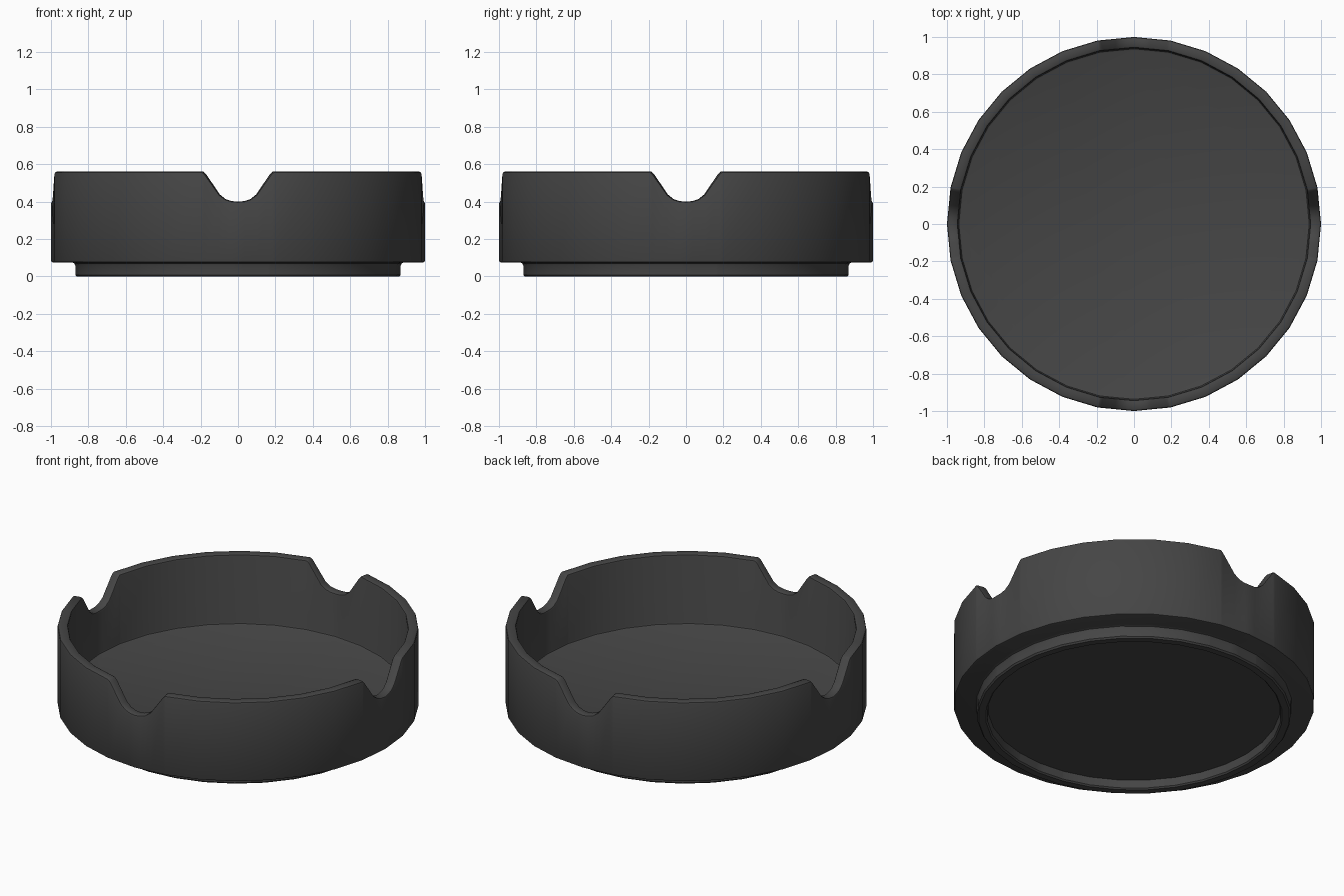
import bpy, bmesh, math

if "Cube" in bpy.data.objects:
    bpy.data.objects.remove(bpy.data.objects["Cube"])

SIDES = 32
TOP = 0.56

grey = bpy.data.materials.new("dark_grey")
grey.diffuse_color = (0.06, 0.06, 0.06, 1)
grey.use_nodes = True
grey.node_tree.nodes["Principled BSDF"].inputs["Base Color"].default_value = grey.diffuse_color

# Notch profile: fraction along the polygon side next to each axis, rim height
notch = [(0, 0.40), (0.18, 0.403), (0.35, 0.413), (0.52, 0.438),
         (0.91, 0.545), (0.96, 0.555)]


def corner(i):
    a = 2 * math.pi * i / SIDES
    return math.cos(a), math.sin(a)


# Columns around the bowl: unit x, unit y, rim height
columns = []
for i in range(SIDES):
    (ax, ay), (bx, by) = corner(i), corner(i + 1)
    k = i % 8
    if k == 0:
        steps = notch
    elif k == 7:
        steps = [(0, TOP)] + [(1 - t, z) for t, z in reversed(notch[1:])]
    else:
        steps = [(0, TOP)]
    for t, z in steps:
        columns.append((ax + (bx - ax) * t, ay + (by - ay) * t, z))


# Cross-section from recess under the base, over the rim, to the inner floor
def profile(rim):
    return [(0.81, 0.055), (0.815, 0.008), (0.823, 0.0),
            (0.862, 0.0), (0.87, 0.009), (0.87, 0.058), (0.875, 0.07), (0.887, 0.075),
            (0.99, 0.075), (0.997, 0.078), (1.0, 0.085),
            (1.0, rim - 0.012), (0.997, rim - 0.004), (0.989, rim),
            (0.953, rim), (0.945, rim - 0.004), (0.942, rim - 0.012),
            (0.94, 0.148), (0.937, 0.14), (0.929, 0.136)]


bm = bmesh.new()
grid = [[bm.verts.new((x * r, y * r, z)) for r, z in profile(rim)]
        for x, y, rim in columns]
n = len(grid)
for c in range(n):
    a, b = grid[c], grid[(c + 1) % n]
    for j in range(len(a) - 1):
        bm.faces.new((a[j], b[j], b[j + 1], a[j + 1]))
# Underside and floor
bm.faces.new([col[0] for col in reversed(grid)])
bm.faces.new([col[-1] for col in grid])
bmesh.ops.recalc_face_normals(bm, faces=bm.faces[:])

mesh = bpy.data.meshes.new("notched_bowl")
bm.to_mesh(mesh)
bm.free()
mesh.materials.append(grey)
bowl = bpy.data.objects.new("notched_bowl", mesh)
bpy.context.collection.objects.link(bowl)
bpy.context.view_layer.objects.active = bowl
bowl.select_set(True)
bpy.ops.object.shade_smooth_by_angle(angle=math.radians(35))
